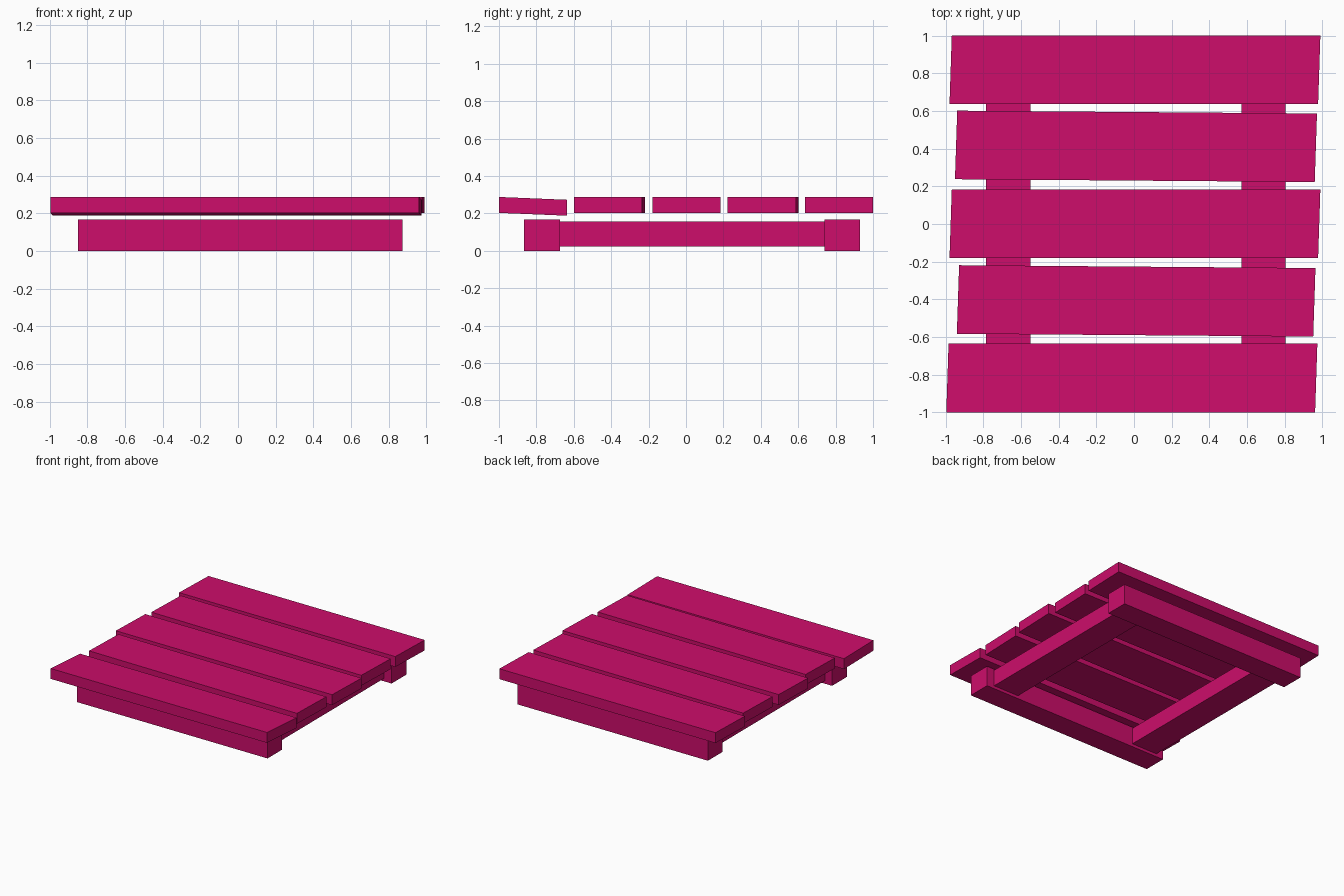
import bpy
import bmesh

cube = bpy.data.objects.get("Cube")
if cube:
    bpy.data.objects.remove(cube, do_unlink=True)

paint = bpy.data.materials.new("magenta_paint")
paint.use_nodes = True
colour = (0.61, 0.004, 0.145, 1)
paint.diffuse_color = colour
paint.node_tree.nodes["Principled BSDF"].inputs["Base Color"].default_value = colour


def add_board(name, outline, bottom, top, drop=0):
    """Extrude a four-cornered outline upward; drop lowers its rear edge."""
    bm = bmesh.new()
    verts = [bm.verts.new((x, y, bottom - (drop if i > 1 else 0)))
             for i, (x, y) in enumerate(outline)]
    face = bm.faces.new(verts)
    grown = bmesh.ops.extrude_face_region(bm, geom=[face])
    lifted = [v for v in grown["geom"] if isinstance(v, bmesh.types.BMVert)]
    bmesh.ops.translate(bm, verts=lifted, vec=(0, 0, top - bottom))
    bmesh.ops.recalc_face_normals(bm, faces=bm.faces)
    mesh = bpy.data.meshes.new(name)
    bm.to_mesh(mesh)
    bm.free()
    mesh.materials.append(paint)
    obj = bpy.data.objects.new(name, mesh)
    bpy.context.scene.collection.objects.link(obj)
    return obj


def add_beam(name, x0, x1, y0, y1, z0, z1):
    return add_board(name, [(x0, y0), (x1, y0), (x1, y1), (x0, y1)], z0, z1)


# Support frame: two cross beams joined by thinner side rails
for name, y in (("front_beam", -0.865), ("back_beam", 0.74)):
    add_beam(name, -0.85, 0.873, y, y + 0.19, 0, 0.168)
for name, x in (("right_rail", -0.785), ("left_rail", 0.57)):
    add_beam(name, x, x + 0.235, -0.68, 0.745, 0.024, 0.158)

# Slats: left x, right x, front y, skew of the long edges, drop at the rear
slats = {
    "front_slat": (-0.997, 0.962, -1.0, 0, 0.015),
    "second_slat": (-0.941, 0.952, -0.583, -0.015, 0),
    "middle_slat": (-0.98, 0.978, -0.18, 0, 0),
    "fourth_slat": (-0.951, 0.96, 0.238, -0.015, 0),
    "back_slat": (-0.98, 0.978, 0.637, 0, 0),
}
depth, lean = 0.364, 0.012
for name, (x0, x1, y, skew, drop) in slats.items():
    outline = [(x0, y), (x1, y + skew),
               (x1 + lean, y + skew + depth), (x0 + lean, y + depth)]
    add_board(name, outline, 0.203, 0.288, drop)
